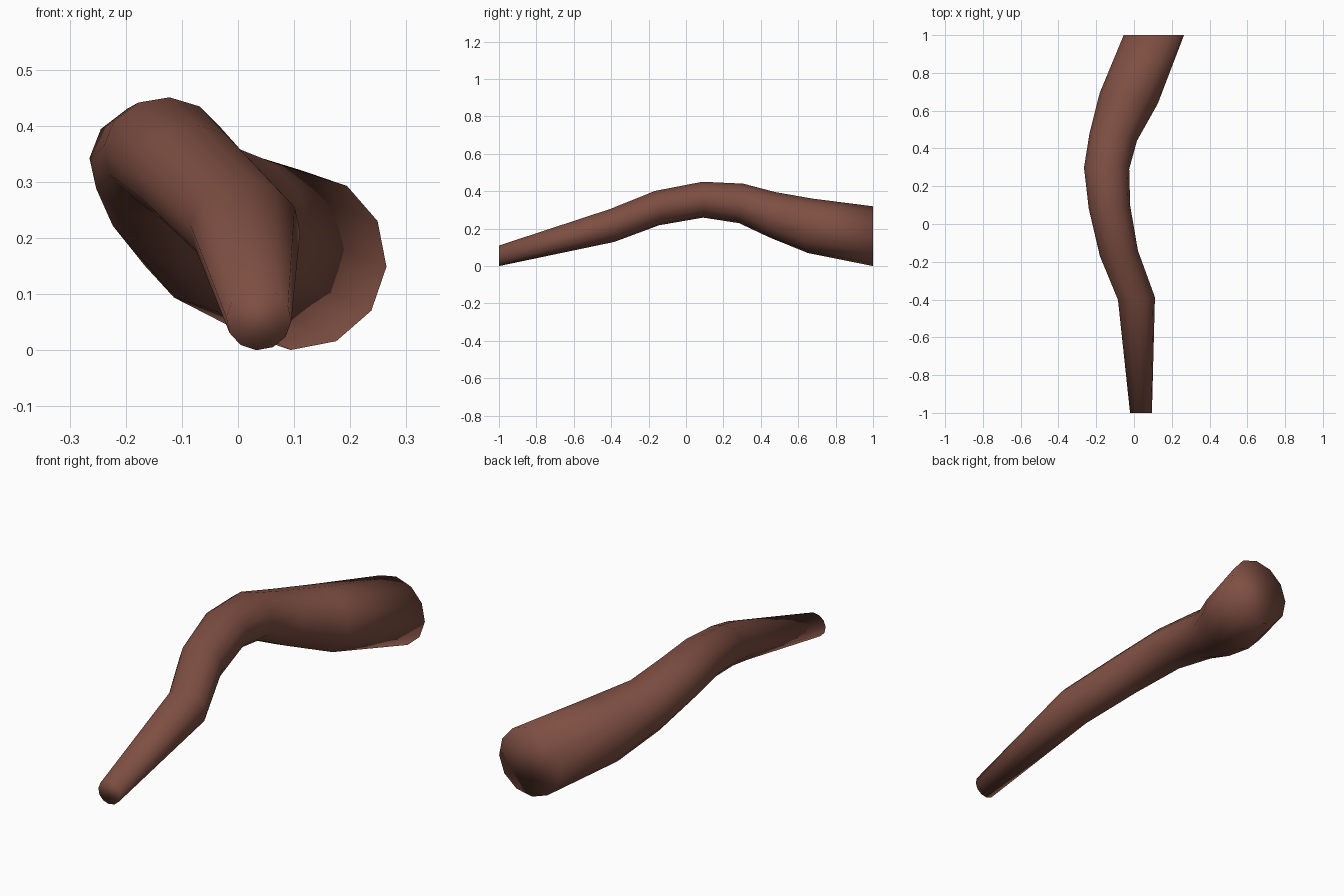
import bpy
import bmesh
from math import cos, sin, radians, tau
from mathutils import Vector

cube = bpy.data.objects.get("Cube")
if cube:
    bpy.data.objects.remove(cube)

SIDES = 12
ROLL = radians(-4)
LEAN = 0.45  # how far each ring turns towards the path direction

# Path: centre x, y, z, then half width and half height
PATH = [
    (0.037, -1.00, 0.055, 0.058, 0.055),
    (0.013, -0.395, 0.217, 0.098, 0.088),
    (-0.08, -0.155, 0.310, 0.101, 0.092),
    (-0.13, 0.09, 0.355, 0.110, 0.096),
    (-0.145, 0.295, 0.335, 0.120, 0.106),
    (-0.11, 0.46, 0.275, 0.126, 0.121),
    (-0.028, 0.665, 0.215, 0.154, 0.146),
    (0.105, 1.00, 0.16, 0.160, 0.160),
]

brown = bpy.data.materials.new("reddish brown")
brown.use_nodes = True
colour = (0.21, 0.078, 0.055, 1)
brown.diffuse_color = colour
brown.node_tree.nodes["Principled BSDF"].inputs["Base Color"].default_value = colour

# Rings along the path
bm = bmesh.new()
rings = []
last = len(PATH) - 1
for i, (x, y, z, half_width, half_height) in enumerate(PATH):
    slope_x = slope_z = 0
    if 0 < i < last:
        step = Vector(PATH[i + 1][:3]) - Vector(PATH[i - 1][:3])
        slope_x, slope_z = LEAN * step.x / step.y, LEAN * step.z / step.y
    ring = []
    for k in range(SIDES):
        a = ROLL + tau * k / SIDES
        dx, dz = half_width * cos(a), half_height * sin(a)
        ring.append(bm.verts.new((x + dx, y - dx * slope_x - dz * slope_z, z + dz)))
    rings.append(ring)

# Skin between rings, and flat end caps
for a, b in zip(rings, rings[1:]):
    for k in range(SIDES):
        n = (k + 1) % SIDES
        bm.faces.new((a[k], a[n], b[n], b[k]))
bm.faces.new(rings[0])
bm.faces.new(rings[-1])
bmesh.ops.recalc_face_normals(bm, faces=bm.faces)
for face in bm.faces:
    face.smooth = True

mesh = bpy.data.meshes.new("bent_branch")
bm.to_mesh(mesh)
bm.free()
mesh.materials.append(brown)
branch = bpy.data.objects.new("bent_branch", mesh)
bpy.context.collection.objects.link(branch)
